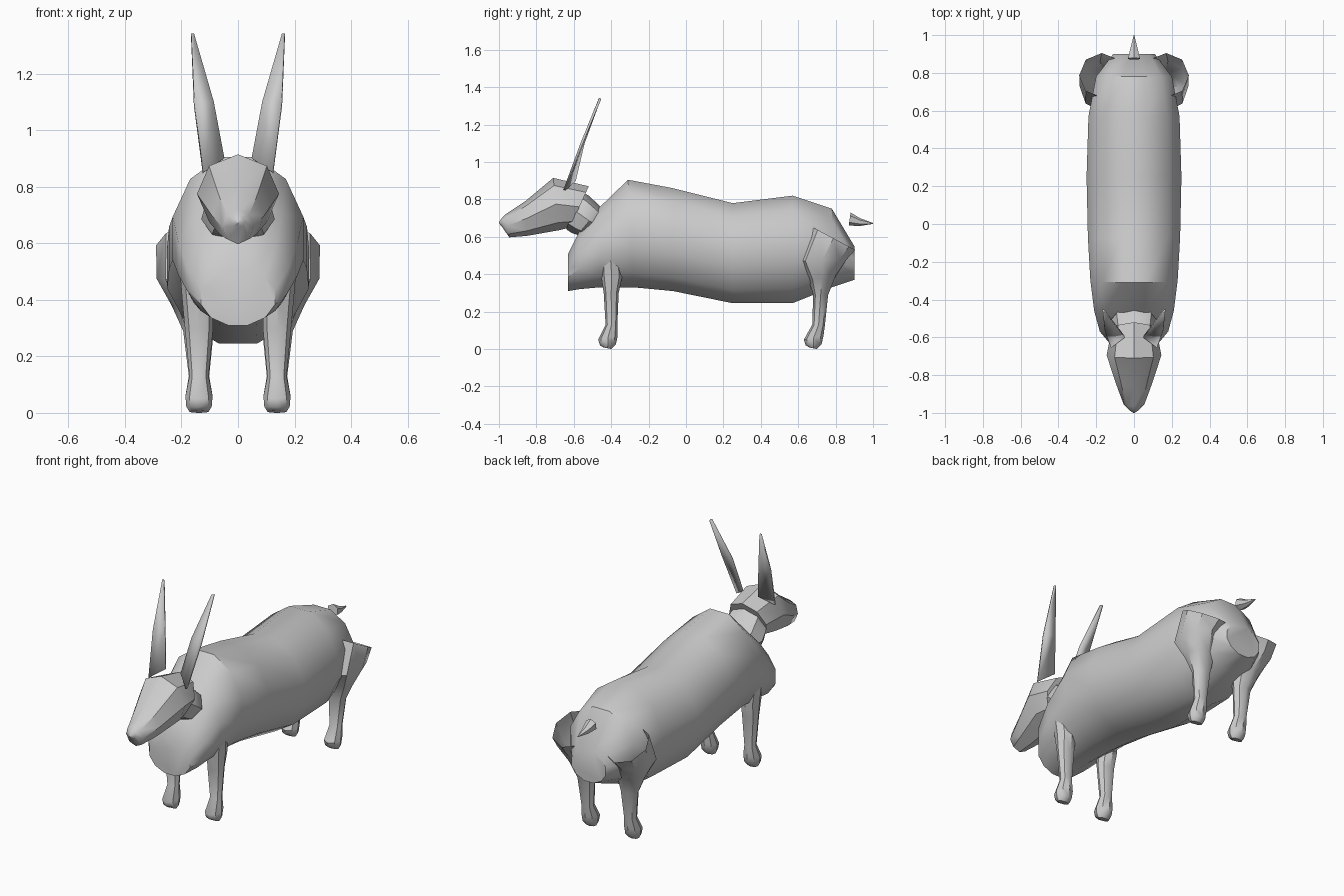
import bpy, bmesh, math
from mathutils import Vector

if "Cube" in bpy.data.objects:
    bpy.data.objects.remove(bpy.data.objects["Cube"])


def finish(name, bm, angle=40):
    bmesh.ops.recalc_face_normals(bm, faces=bm.faces)
    me = bpy.data.meshes.new(name)
    bm.to_mesh(me)
    bm.free()
    ob = bpy.data.objects.new(name, me)
    bpy.context.collection.objects.link(ob)
    bpy.ops.object.select_all(action='DESELECT')
    ob.select_set(True)
    bpy.context.view_layer.objects.active = ob
    bpy.ops.object.shade_smooth_by_angle(angle=math.radians(angle))
    return ob


def loft(name, rings, n=8, flat=False, caps=(True, True), side=1):
    """Each ring: (y, z) of one end, (y, z) of the other end, centre x, half width."""
    bm = bmesh.new()
    off = math.pi / n if flat else 0
    k = 1 / math.cos(off)
    loops = []
    for ya, za, yb, zb, xc, hw in rings:
        a, b = Vector((0, ya, za)), Vector((0, yb, zb))
        c, h = (a + b) / 2, (a - b) / 2 * k
        loop = []
        for i in range(n):
            t = off + 2 * math.pi * i / n
            p = c + h * math.cos(t)
            sx = hw * math.sin(t) * (1.04 if flat else 1)
            loop.append(bm.verts.new((side * (xc + sx), p.y, p.z)))
        loops.append(loop)
    for l0, l1 in zip(loops, loops[1:]):
        for i in range(n):
            j = (i + 1) % n
            bm.faces.new((l0[i], l0[j], l1[j], l1[i]))
    if caps[0]:
        bm.faces.new(loops[0])
    if caps[1]:
        bm.faces.new(loops[-1])
    return finish(name, bm)


# Barrel body, chest to rump
loft("body", [
    (-.63, .51, -.63, .31, 0, .13),
    (-.57, .63, -.57, .32, 0, .18),
    (-.46, .76, -.46, .33, 0, .21),
    (-.31, .905, -.28, .33, 0, .23),
    (-.07, .86, -.07, .31, 0, .243),
    (.25, .78, .25, .245, 0, .25),
    (.57, .82, .57, .245, 0, .24),
    (.78, .75, .78, .33, 0, .20),
    (.90, .55, .90, .37, 0, .11)], n=12, flat=True)

# Neck collar
loft("neck", [
    (-.57, .85, -.64, .64, 0, .10),
    (-.52, .82, -.61, .62, 0, .12),
    (-.455, .76, -.58, .61, 0, .13),
    (-.43, .74, -.54, .60, 0, .10)])

# Tapered head with nose tip
loft("head", [
    (-1.0, .678, -1.0, .672, 0, .003),
    (-.985, .70, -.985, .655, 0, .026),
    (-.965, .72, -.945, .597, 0, .055),
    (-.86, .79, -.85, .605, 0, .092),
    (-.71, .915, -.68, .635, 0, .145),
    (-.52, .87, -.62, .65, 0, .12)])

# Tail cone
loft("tail", [
    (.88, .73, .87, .66, 0, .036),
    (.93, .70, .93, .658, 0, .022),
    (1.0, .674, 1.0, .669, 0, .002)], n=6)

for side, tag in ((1, "right"), (-1, "left")):
    # Front leg with paw
    loft("front_leg_" + tag, [
        (-.46, .575, -.36, .575, .162, .05),
        (-.455, .40, -.34, .39, .142, .055),
        (-.44, .30, -.36, .30, .138, .05),
        (-.43, .13, -.367, .13, .138, .034),
        (-.47, .05, -.365, .07, .138, .048),
        (-.46, .02, -.375, .025, .138, .045),
        (-.44, .008, -.40, 0, .138, .034)], side=side)
    # Hind leg with flared, open-topped thigh
    loft("hind_leg_" + tag, [
        (.67, .655, .905, .53, .17, .12),
        (.60, .47, .86, .48, .18, .108),
        (.655, .37, .80, .39, .155, .08),
        (.68, .29, .76, .29, .14, .054),
        (.675, .13, .743, .13, .138, .036),
        (.63, .05, .735, .07, .138, .048),
        (.64, .02, .725, .025, .138, .045),
        (.66, .008, .70, 0, .138, .034)], caps=(False, True), side=side)
    # Long thin upright ear
    outer = [(.123, -.65, .85), (.155, -.562, 1.09), (.166, -.458, 1.34)]
    inner = [(.05, -.595, .90), (.087, -.548, 1.10), (.156, -.46, 1.34)]
    bm = bmesh.new()
    vo = [bm.verts.new((side * x, y, z)) for x, y, z in outer]
    vi = [bm.verts.new((side * x, y, z)) for x, y, z in inner]
    for i in range(2):
        bm.faces.new((vo[i], vi[i], vi[i + 1], vo[i + 1]))
    ear = finish("ear_" + tag, bm)
    mod = ear.modifiers.new("thickness", 'SOLIDIFY')
    mod.thickness = .012
    mod.offset = 0
